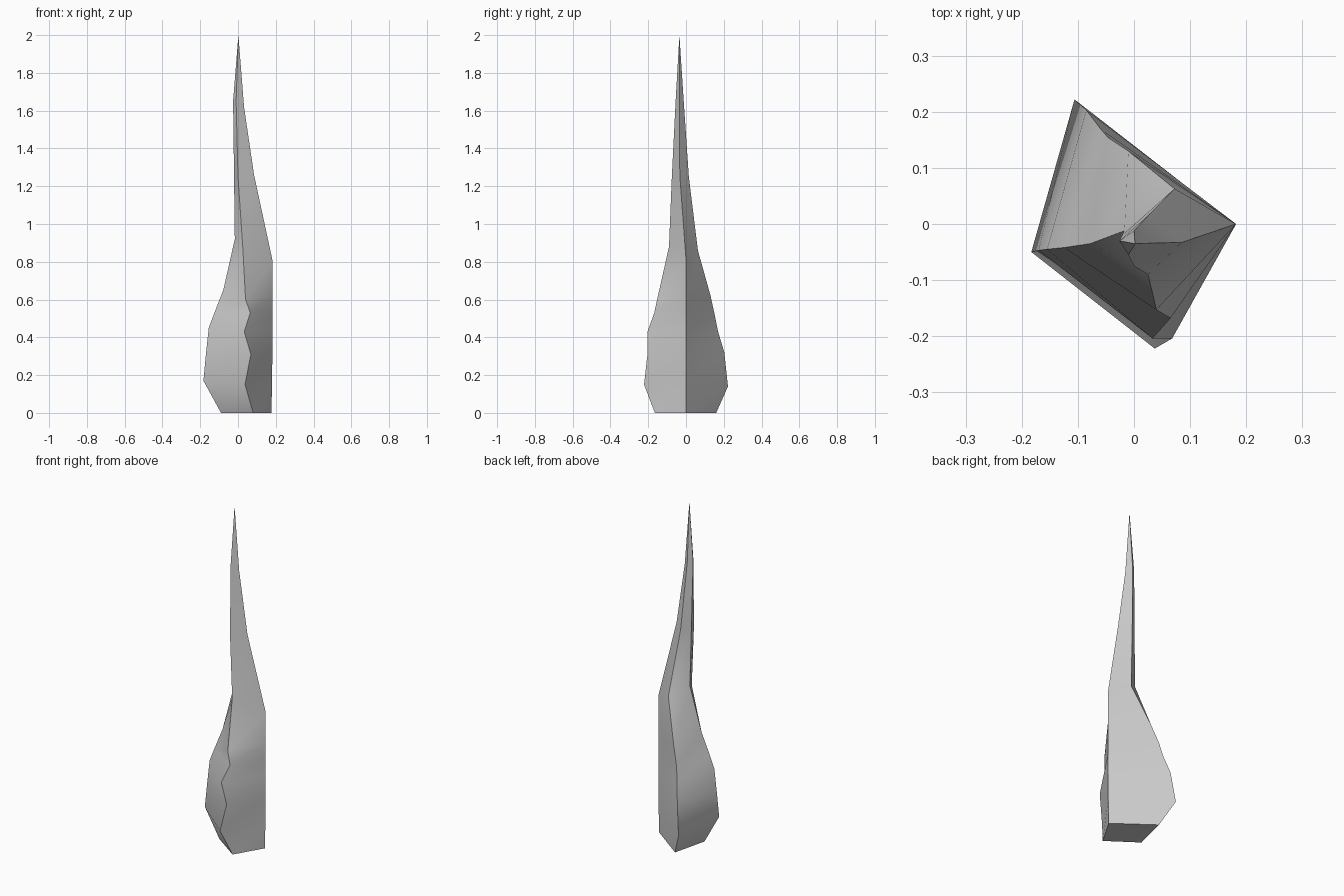
import bpy, bmesh

# Four corner ridges of the spike, each listed as (x, y, z) from base upward
left = [(-.09, -.045, 0), (-.183, -.05, .17), (-.17, -.047, .31), (-.155, -.045, .45),
        (-.125, -.042, .53), (-.078, -.035, .65), (-.017, -.012, .92), (-.021, -.02, 1.25), (-.026, -.03, 1.65)]
front = [(.08, -.165, 0), (.037, -.222, .15), (.068, -.204, .31), (.033, -.204, .43),
         (.065, -.168, .53), (.04, -.153, .60), (.025, -.09, .88), (0, -.075, 1.25), (-.01, -.055, 1.65)]
right = [(.177, 0, 0), (.18, 0, .15), (.182, 0, .31), (.182, 0, .43),
         (.182, 0, .53), (.182, 0, .62), (.182, 0, .81), (.085, -.033, 1.26), (.032, -.034, 1.62)]
back = [(-.04, .16, 0), (-.106, .222, .14), (-.085, .203, .32), (-.06, .17, .43),
        (-.046, .154, .51), (-.01, .13, .62), (.072, .063, .86), (.025, .015, 1.25), (0, -.012, 1.65)]

# Skin the ridges with triangles, then close the tip and base
bm = bmesh.new()
ridges = [[bm.verts.new(p) for p in r] for r in (left, front, right, back)]
tip = bm.verts.new((.002, -.035, 2))
for k in range(4):
    a, b = ridges[k], ridges[(k + 1) % 4]
    for i in range(len(a) - 1):
        bm.faces.new((a[i], b[i], b[i + 1]))
        bm.faces.new((a[i], b[i + 1], a[i + 1]))
    bm.faces.new((a[-1], b[-1], tip))
bm.faces.new([r[0] for r in reversed(ridges)])
bmesh.ops.recalc_face_normals(bm, faces=bm.faces)

mesh = bpy.data.meshes.new("rock_spike")
bm.to_mesh(mesh)
bm.free()
spike = bpy.data.objects.new("rock_spike", mesh)
bpy.context.collection.objects.link(spike)

# Soft bends along each side, crisp corner ridges
bpy.context.view_layer.objects.active = spike
spike.select_set(True)
bpy.ops.object.shade_smooth_by_angle(angle=0.7)
